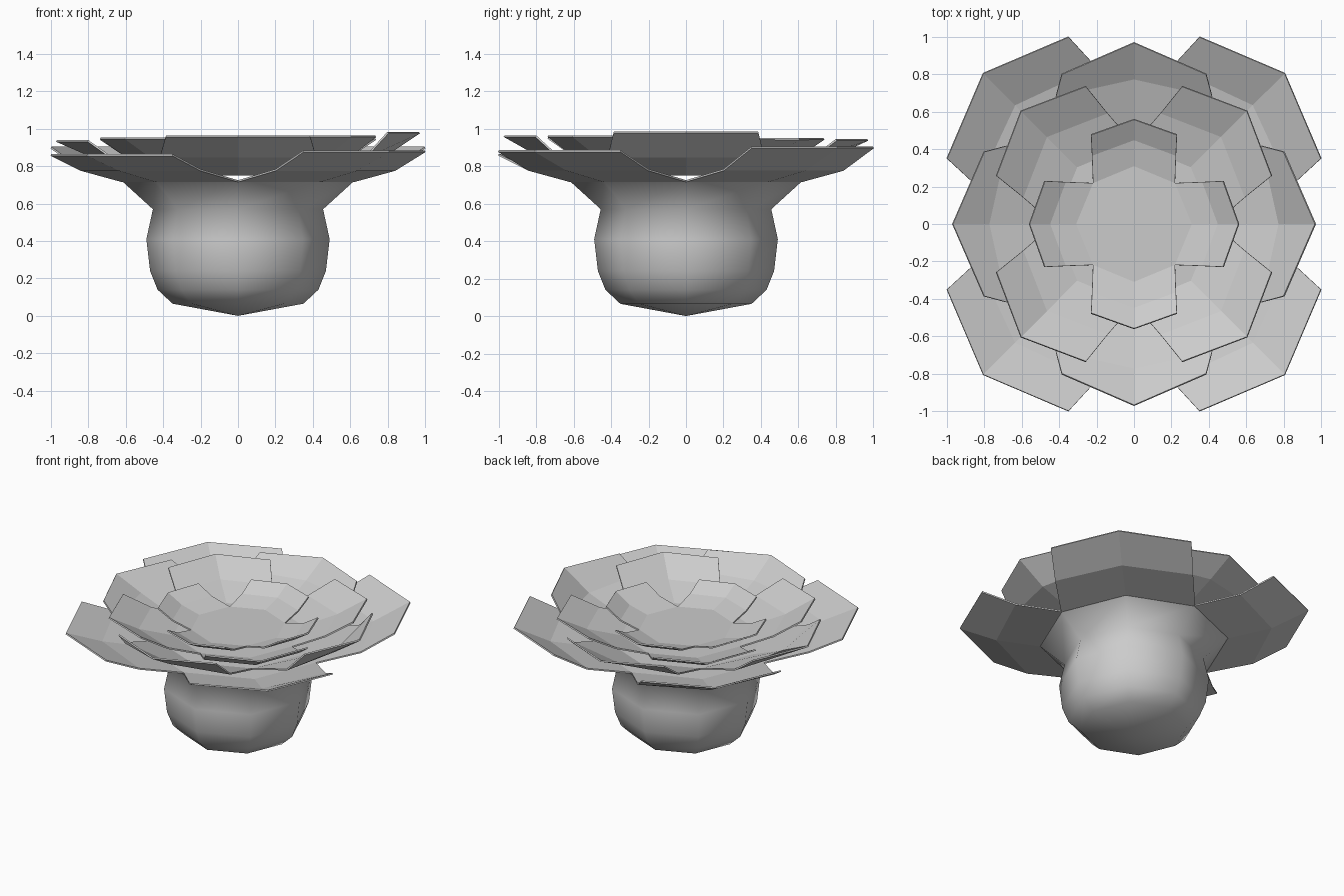
import bpy, bmesh
from math import cos, sin, radians

if "Cube" in bpy.data.objects:
    bpy.data.objects.remove(bpy.data.objects["Cube"])


def finish(name, bm, thickness=0):
    bmesh.ops.recalc_face_normals(bm, faces=bm.faces)
    me = bpy.data.meshes.new(name)
    bm.to_mesh(me)
    bm.free()
    ob = bpy.data.objects.new(name, me)
    bpy.context.collection.objects.link(ob)
    if thickness:
        mod = ob.modifiers.new("thickness", 'SOLIDIFY')
        mod.thickness = thickness
        mod.offset = 0
    return ob


def polar(bm, r, deg, z):
    return bm.verts.new((r * cos(radians(deg)), r * sin(radians(deg)), z))


# Rounded eight-sided pod that flares out under the petals
bm = bmesh.new()
profile = [(0.35, 0.065), (0.43, 0.14), (0.47, 0.24), (0.49, 0.41), (0.455, 0.57), (0.62, 0.72)]
rings = [[polar(bm, r, i * 45, z) for i in range(8)] for r, z in profile]
base = bm.verts.new((0, 0, 0))
for i in range(8):
    j = (i + 1) % 8
    bm.faces.new((base, rings[0][j], rings[0][i]))
    for a, b in zip(rings, rings[1:]):
        bm.faces.new((a[i], a[j], b[j], b[i]))
for f in bm.faces:
    f.smooth = True
finish("pod", bm)


# One tier: octagonal floor with four petals folded up from its rim
def petal_tier(name, start, base, mid, rim, rim_heights):
    """base = (r, z), mid = (side r, centre r, z), rim = (side r, centre r)"""
    bm = bmesh.new()
    floor = [polar(bm, base[0], i * 45, base[1]) for i in range(8)]
    bm.faces.new(floor)
    for k, h in enumerate(rim_heights):
        c = start + 90 * k
        i = c // 45
        rows = [[floor[(i + s) % 8] for s in (-1, 0, 1)]]
        for (side, centre), spread, z in ((mid[:2], 31.5, mid[2]), (rim, 25.7, h)):
            rows.append([polar(bm, side, c - spread, z), polar(bm, centre, c, z),
                         polar(bm, side, c + spread, z)])
        for a, b in zip(rows, rows[1:]):
            for s in (0, 1):
                bm.faces.new((a[s], a[s + 1], b[s + 1], b[s]))
    # Split where neighbouring petals meet so each keeps a clean edge
    finish(name, bm, 0.01)


petal_tier("outer_petals", 45, (0.62, 0.72), (0.863, 0.90, 0.78), (1.06, 1.14),
           (0.90, 0.90, 0.86, 0.88))
petal_tier("second_petals", 0, (0.53, 0.755), (0.80, 0.775, 0.85), (0.89, 0.97),
           (0.98, 0.94, 0.935, 0.96))
petal_tier("third_petals", 45, (0.43, 0.785), (0.61, 0.66, 0.85), (0.78, 0.855),
           (0.945, 0.945, 0.95, 0.96))
petal_tier("inner_petals", 0, (0.31, 0.815), (0.43, 0.45, 0.85), (0.53, 0.56),
           (0.92, 0.91, 0.91, 0.91))
